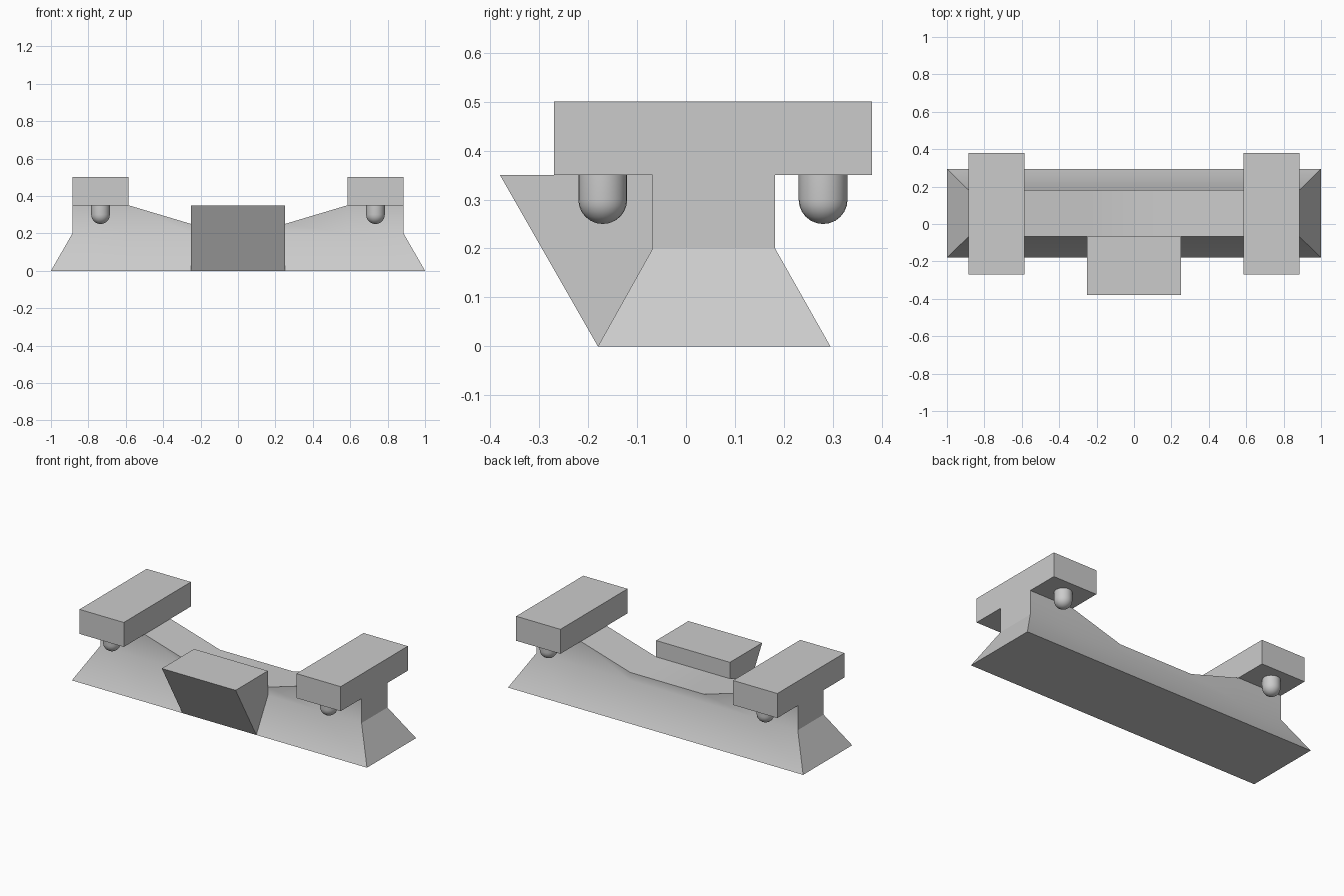
import bpy
import bmesh
import math

cube = bpy.data.objects.get("Cube")
if cube:
    bpy.data.objects.remove(cube, do_unlink=True)

grey = bpy.data.materials.new("light grey")
grey.use_nodes = True
colour = (0.6, 0.6, 0.6, 1)
grey.diffuse_color = colour
grey.node_tree.nodes["Principled BSDF"].inputs["Base Color"].default_value = colour


def add_object(name, bm):
    bmesh.ops.recalc_face_normals(bm, faces=bm.faces)
    mesh = bpy.data.meshes.new(name)
    bm.to_mesh(mesh)
    bm.free()
    mesh.materials.append(grey)
    obj = bpy.data.objects.new(name, mesh)
    bpy.context.collection.objects.link(obj)
    return obj


def smooth(obj, degrees):
    bpy.ops.object.select_all(action="DESELECT")
    obj.select_set(True)
    bpy.context.view_layer.objects.active = obj
    bpy.ops.object.shade_smooth_by_angle(angle=math.radians(degrees))


def box(name, x, y, z, size):
    bm = bmesh.new()
    bmesh.ops.create_cube(bm, size=1)
    bmesh.ops.scale(bm, vec=size, verts=bm.verts)
    bmesh.ops.translate(bm, vec=(x, y, z), verts=bm.verts)
    return add_object(name, bm)


# Flared body: columns across x, rings around the cross-section
FRONT, BACK = -0.068, 0.182
bm = bmesh.new()
columns = []
for foot_x, x, top in ((1, 0.885, 0.35), (0.585, 0.585, 0.35), (0.25, 0.25, 0.25),
                       (-0.25, -0.25, 0.25), (-0.585, -0.585, 0.35), (-1, -0.885, 0.35)):
    ring = [(foot_x, -0.18, 0), (x, FRONT, 0.2), (x, FRONT, top),
            (x, BACK, top), (x, BACK, 0.2), (foot_x, 0.295, 0)]
    columns.append([bm.verts.new(p) for p in ring])
for a, b in zip(columns, columns[1:]):
    for i in range(6):
        j = (i + 1) % 6
        bm.faces.new((a[i], a[j], b[j], b[i]))
for end in (columns[0], columns[-1]):
    bm.faces.new((end[0], end[1], end[4], end[5]))
    bm.faces.new(end[1:5])
body = add_object("body", bm)
smooth(body, 35)
for face in body.data.polygons:
    if abs(face.center.x) > 0.88:
        face.use_smooth = False

# Wedge block leaning out of the front
bm = bmesh.new()
profile = ((-0.18, 0), (-0.38, 0.35), (FRONT, 0.35), (FRONT, 0.2))
face = bm.faces.new([bm.verts.new((-0.25, y, z)) for y, z in profile])
extruded = bmesh.ops.extrude_face_region(bm, geom=[face])["geom"]
moved = [v for v in extruded if isinstance(v, bmesh.types.BMVert)]
bmesh.ops.translate(bm, vec=(0.5, 0, 0), verts=moved)
add_object("front_wedge", bm)


# Round-ended peg hanging under a crossbar
def peg(name, x, y, radius=0.05, top=0.35, middle=0.3):
    bm = bmesh.new()
    bmesh.ops.create_uvsphere(bm, u_segments=24, v_segments=12, radius=radius)
    upper = [v for v in bm.verts if v.co.z > 0.001]
    bmesh.ops.delete(bm, geom=upper, context="VERTS")
    rim = [e for e in bm.edges if e.is_boundary]
    new = bmesh.ops.extrude_edge_only(bm, edges=rim)["geom"]
    verts = [v for v in new if isinstance(v, bmesh.types.BMVert)]
    bmesh.ops.translate(bm, vec=(0, 0, top - middle), verts=verts)
    bmesh.ops.holes_fill(bm, edges=[e for e in bm.edges if e.is_boundary], sides=0)
    bmesh.ops.translate(bm, vec=(x, y, middle), verts=bm.verts)
    smooth(add_object(name, bm), 35)


# Crossbars and their pegs on both ends
for side, sign in (("left", 1), ("right", -1)):
    box(side + "_crossbar", sign * 0.735, 0.055, 0.425, (0.3, 0.65, 0.15))
    peg(side + "_front_peg", sign * 0.735, -0.17)
    peg(side + "_back_peg", sign * 0.735, 0.28)
